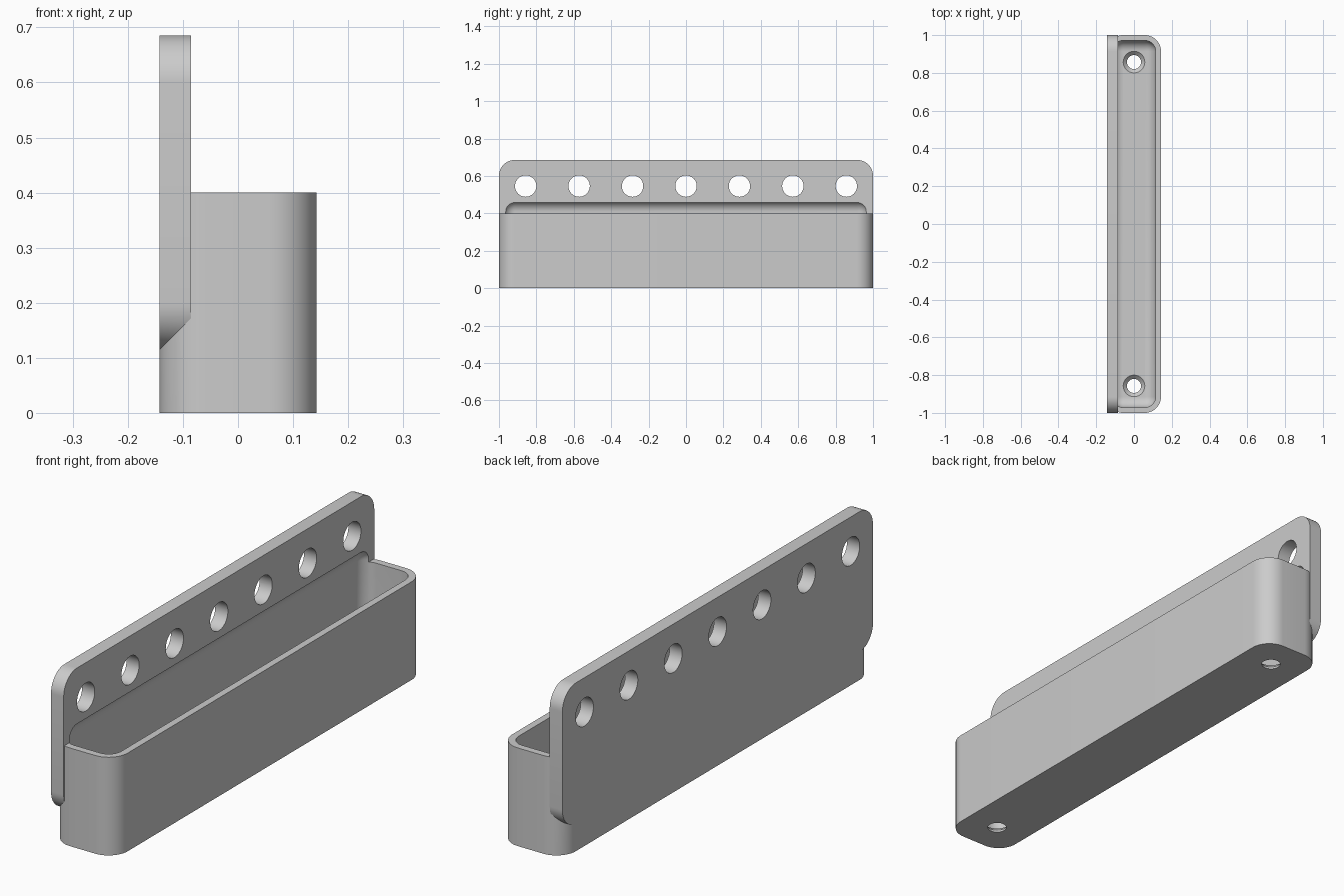
import bpy, bmesh, math
from mathutils import Matrix, Vector

cube = bpy.data.objects.get("Cube")
if cube:
    bpy.data.objects.remove(cube, do_unlink=True)

U = 2 / 70           # design grid: the rack is 70 units long
ARC = 12             # segments per rounded corner

grey = bpy.data.materials.new("light grey")
grey.use_nodes = True
colour = (0.6, 0.6, 0.6, 1)
grey.diffuse_color = colour
grey.node_tree.nodes["Principled BSDF"].inputs["Base Color"].default_value = colour


def finish(name, bm):
    mesh = bpy.data.meshes.new(name)
    bmesh.ops.recalc_face_normals(bm, faces=bm.faces)
    bm.to_mesh(mesh)
    bm.free()
    obj = bpy.data.objects.new(name, mesh)
    bpy.context.collection.objects.link(obj)
    mesh.materials.append(grey)
    return obj


def rounded_box(name, low, high, radius, axis=None):
    """Box in grid units; rounds edges along one axis, or every edge."""
    low, high = Vector(low) * U, Vector(high) * U
    bm = bmesh.new()
    bmesh.ops.create_cube(bm, size=1)
    for v in bm.verts:
        v.co = Vector([(c + 0.5) * (h - l) + l for c, l, h in zip(v.co, low, high)])
    edges = [e for e in bm.edges if axis is None or
             abs((e.verts[0].co - e.verts[1].co).normalized()[axis]) > 0.9]
    bmesh.ops.bevel(bm, geom=edges, offset=radius * U, segments=ARC,
                    profile=0.5, affect='EDGES')
    return finish(name, bm)


def add_cylinder(bm, r1, r2, depth, centre, turn=Matrix()):
    bmesh.ops.create_cone(bm, cap_ends=True, segments=48, radius1=r1 * U,
                          radius2=r2 * U, depth=depth * U,
                          matrix=Matrix.Translation(Vector(centre) * U) @ turn)


def combine(target, tool, operation):
    mod = target.modifiers.new(operation.lower(), 'BOOLEAN')
    mod.operation, mod.solver, mod.object = operation, 'EXACT', tool
    tool.hide_render = True
    bpy.context.view_layer.objects.active = target
    bpy.ops.object.modifier_apply(modifier=mod.name)
    bpy.data.objects.remove(tool, do_unlink=True)


# Tray with rounded upright corners, joined to the back plate
rack = rounded_box("tray_with_back_plate", (-5, -35, 0), (5, 35, 14), 3, axis=2)
plate = rounded_box("back_plate", (-5, -35, 4), (-3, 35, 24), 3, axis=0)
combine(rack, plate, 'UNION')

# Hollow, which also scoops into the plate above the rim
hollow = rounded_box("hollow_cutter", (-4, -34, 1), (4, 34, 16.3), 2)
combine(rack, hollow, 'DIFFERENCE')

# Row of holes through the plate
bm = bmesh.new()
for i in range(-3, 4):
    add_cylinder(bm, 2, 2, 6, (-4, i * 10, 19.1), Matrix.Rotation(math.pi / 2, 4, 'Y'))
combine(rack, finish("plate_hole_cutter", bm), 'DIFFERENCE')

# Countersunk screw holes in the floor
for y in (-30, 30):
    bm = bmesh.new()
    add_cylinder(bm, 1.3, 1.3, 4, (0, y, 0))
    combine(rack, finish("screw_hole_cutter", bm), 'DIFFERENCE')
    bm = bmesh.new()
    add_cylinder(bm, 1.3, 2.1, 0.8, (0, y, 0.7))
    combine(rack, finish("countersink_cutter", bm), 'DIFFERENCE')

# Smooth curves, crisp edges
bpy.ops.object.select_all(action='DESELECT')
rack.select_set(True)
bpy.context.view_layer.objects.active = rack
bpy.ops.object.shade_smooth_by_angle(angle=math.radians(25))
